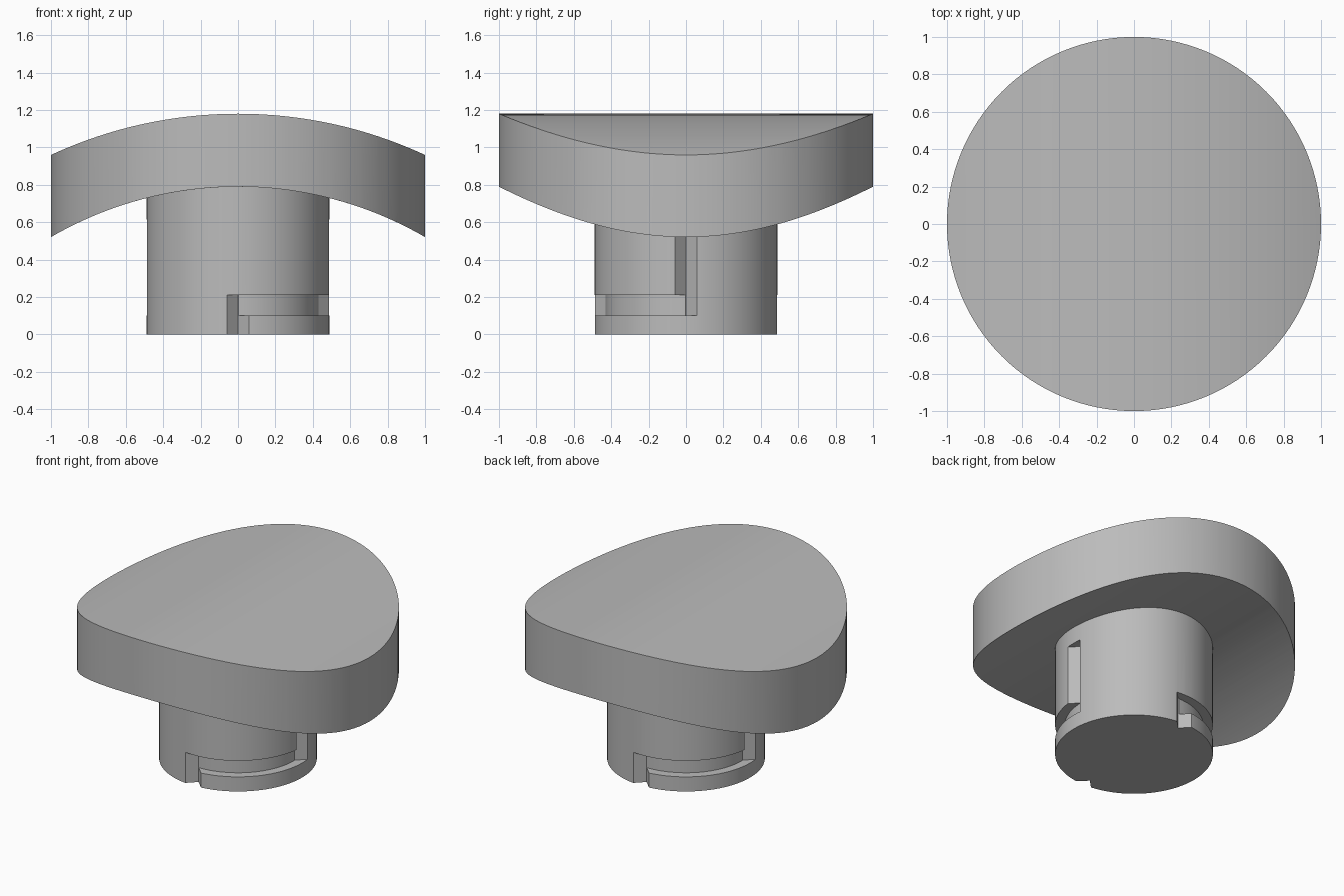
import bpy, bmesh, math
from mathutils import Matrix, Vector

if "Cube" in bpy.data.objects:
    bpy.data.objects.remove(bpy.data.objects["Cube"])

GREY = (0.5, 0.5, 0.5, 1)
mat = bpy.data.materials.new("plain grey")
mat.use_nodes = True
mat.diffuse_color = GREY
mat.node_tree.nodes["Principled BSDF"].inputs["Base Color"].default_value = GREY

CAP_R, STEM_R, GROOVE_R = 1.0, 0.49, 0.43
ARC_Z, TOP_R, UNDER_R = -1.2, 2.38, 1.99      # shared axis and radii of the saddle faces
GROOVE_LOW, GROOVE_HIGH, SLOT_TOP = 0.1, 0.21, 0.615


def add_object(name, bm):
    bmesh.ops.recalc_face_normals(bm, faces=bm.faces)
    mesh = bpy.data.meshes.new(name)
    bm.to_mesh(mesh)
    bm.free()
    mesh.materials.append(mat)
    obj = bpy.data.objects.new(name, mesh)
    bpy.context.collection.objects.link(obj)
    return obj


def prism(name, outline, low, high):
    """Extrude a flat outline of (x, y) points from low to high."""
    bm = bmesh.new()
    face = bm.faces.new([bm.verts.new((x, y, low)) for x, y in outline])
    grown = bmesh.ops.extrude_face_region(bm, geom=[face])["geom"]
    verts = [v for v in grown if isinstance(v, bmesh.types.BMVert)]
    bmesh.ops.translate(bm, verts=verts, vec=(0, 0, high - low))
    return add_object(name, bm)


def arc(radius, start, end, steps):
    angles = [math.radians(start + (end - start) * i / steps) for i in range(steps + 1)]
    return [(radius * math.cos(a), radius * math.sin(a)) for a in angles]


def smooth(obj):
    bpy.ops.object.select_all(action="DESELECT")
    obj.select_set(True)
    bpy.context.view_layer.objects.active = obj
    bpy.ops.object.shade_smooth_by_angle(angle=math.radians(25))


# Round cap, sliced across x and bent over the shared axis
bm = bmesh.new()
bmesh.ops.create_cone(bm, cap_ends=True, segments=128,
                      radius1=CAP_R, radius2=CAP_R, depth=1)
for i in range(1, 48):
    bmesh.ops.bisect_plane(bm, geom=bm.verts[:] + bm.edges[:] + bm.faces[:], dist=1e-5,
                           plane_co=(-math.cos(math.pi * i / 48), 0, 0), plane_no=(1, 0, 0))
for v in bm.verts:
    radius = TOP_R if v.co.z > 0 else UNDER_R
    v.co.z = ARC_Z + math.sqrt(radius ** 2 - v.co.x ** 2)
smooth(add_object("cap", bm))

# Stem, running up into the cap
stem = prism("stem", arc(STEM_R, 0, 360, 96)[:-1], 0, 0.88)

# Twist-lock channels: entry notch, quarter-turn groove, rising slot, twice around
INNER, OUTER = GROOVE_R - 0.003, STEM_R + 0.1
notch = [(INNER, 0), (OUTER, OUTER - INNER), (OUTER, INNER - OUTER)]
groove = arc(OUTER, -90, 0, 24) + arc(GROOVE_R, 0, -90, 24)
cuts = [("entry_cutter", notch, -0.1, GROOVE_HIGH, -90),
        ("groove_cutter", groove, GROOVE_LOW, GROOVE_HIGH, 0),
        ("slot_cutter", notch, GROOVE_LOW, SLOT_TOP, 0)]
bpy.context.view_layer.objects.active = stem
for turn in (0, 180):
    for name, outline, low, high, angle in cuts:
        cutter = prism(name, outline, low, high)
        cutter.data.transform(Matrix.Rotation(math.radians(angle + turn), 4, "Z"))
        cutter.hide_render = True
        mod = stem.modifiers.new("cut", "BOOLEAN")
        mod.operation, mod.solver, mod.object = "DIFFERENCE", "EXACT", cutter
        bpy.ops.object.modifier_apply(modifier=mod.name)
        bpy.data.objects.remove(cutter)
smooth(stem)
